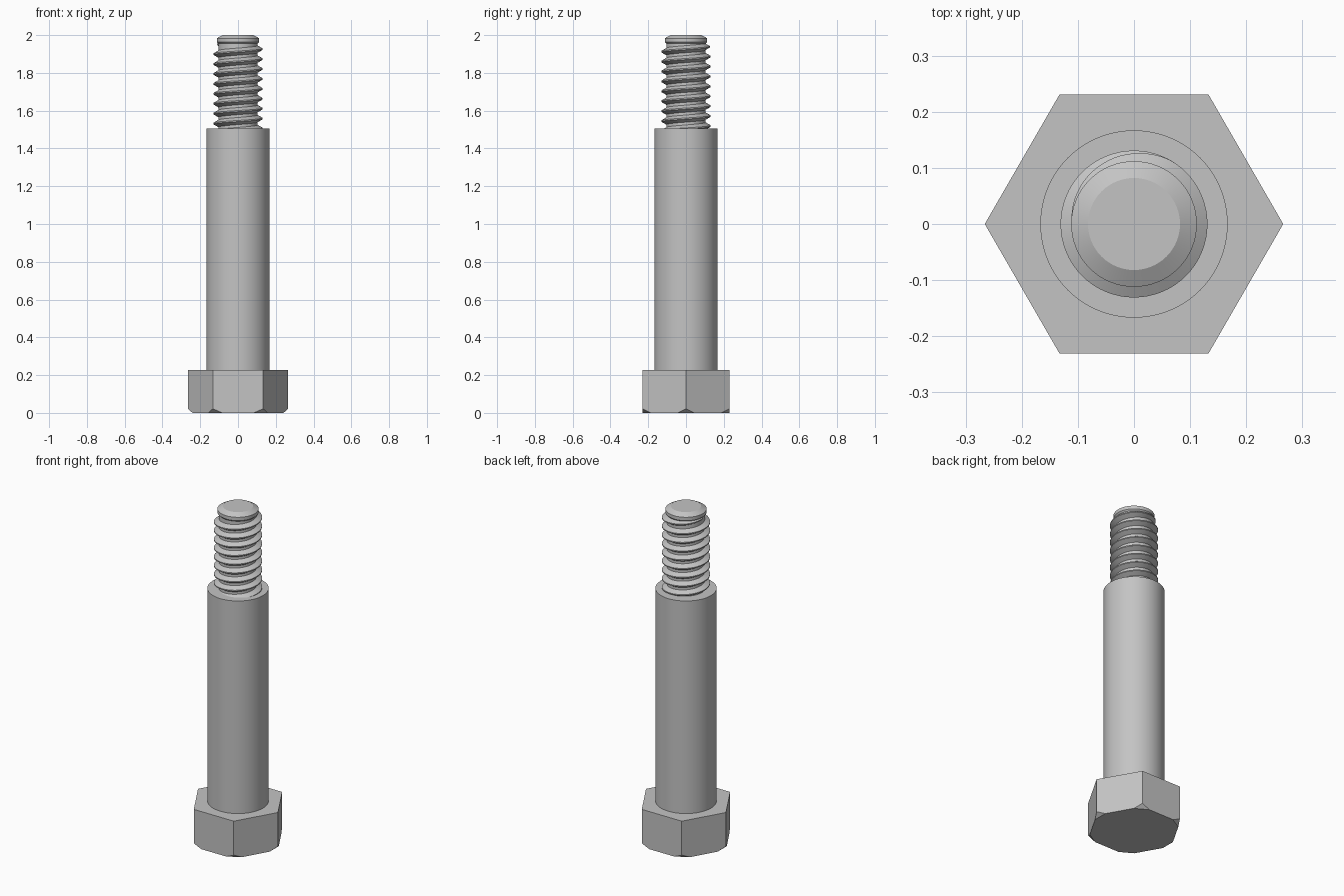
import bpy, bmesh
from math import cos, sin, tau, radians
from mathutils import Vector

if "Cube" in bpy.data.objects:
    bpy.data.objects.remove(bpy.data.objects["Cube"], do_unlink=True)

steel = bpy.data.materials.new("grey_steel")
steel.use_nodes = True
grey = (0.55, 0.55, 0.55, 1)
steel.diffuse_color = grey
steel.node_tree.nodes["Principled BSDF"].inputs["Base Color"].default_value = grey


def finish(name, bm, smooth=True):
    bmesh.ops.recalc_face_normals(bm, faces=bm.faces)
    mesh = bpy.data.meshes.new(name)
    bm.to_mesh(mesh)
    bm.free()
    mesh.materials.append(steel)
    obj = bpy.data.objects.new(name, mesh)
    bpy.context.collection.objects.link(obj)
    if smooth:
        bpy.ops.object.select_all(action='DESELECT')
        obj.select_set(True)
        bpy.context.view_layer.objects.active = obj
        bpy.ops.object.shade_smooth_by_angle(angle=radians(25))
    return obj


def lathe(name, profile, sides):
    """Capped solid of revolution from (radius, height) pairs."""
    bm = bmesh.new()
    rings = [[bm.verts.new((r * cos(tau * i / sides), r * sin(tau * i / sides), z))
              for i in range(sides)] for r, z in profile]
    for low, high in zip(rings, rings[1:]):
        for i in range(sides):
            j = (i + 1) % sides
            bm.faces.new((low[i], low[j], high[j], high[i]))
    bm.faces.new(rings[0][::-1])
    bm.faces.new(rings[-1])
    return finish(name, bm)


# Hexagonal head with its bottom corners cut off
HEX_R, HEAD_TOP = 0.266, 0.226
bm = bmesh.new()
bmesh.ops.create_cone(bm, cap_ends=True, segments=6, radius1=HEX_R, radius2=HEX_R, depth=HEAD_TOP)
# put one pair of corners on the x axis
angle = max(bm.verts, key=lambda v: v.co.x).co.copy()
turn = Vector((angle.x, angle.y)).angle_signed(Vector((1, 0)))
for v in bm.verts:
    a = -turn
    x, y = v.co.x, v.co.y
    v.co = (x * cos(a) - y * sin(a), x * sin(a) + y * cos(a), v.co.z + HEAD_TOP / 2)
for k in range(6):
    out = Vector((cos(tau * k / 6), sin(tau * k / 6), 0))
    cut = bmesh.ops.bisect_plane(bm, geom=bm.verts[:] + bm.edges[:] + bm.faces[:],
                                 plane_co=out * 0.241, plane_no=out * 0.022 - Vector((0, 0, 0.025)),
                                 clear_outer=True)
    edges = [e for e in cut["geom_cut"] if isinstance(e, bmesh.types.BMEdge)]
    bmesh.ops.holes_fill(bm, edges=edges)
finish("hex_head", bm, smooth=False)

# Plain shoulder, thread core and chamfered tip
SHOULDER_TOP = 1.505
lathe("shoulder", [(0.167, HEAD_TOP - 0.01), (0.167, SHOULDER_TOP)], 96)
lathe("thread_core", [(0.104, SHOULDER_TOP - 0.02), (0.104, 1.97)], 64)
lathe("chamfered_tip", [(0.104, 1.955), (0.112, 1.963), (0.112, 1.983), (0.082, 2.0)], 64)

# Right-handed helical ridge that fades out under the tip
PITCH, CREST, ROOT, STEPS = 0.0525, 0.131, 0.1025, 64
START, END = SHOULDER_TOP - 0.03, 1.952
count = int((END - START) / PITCH * STEPS)
bm = bmesh.new()
sections = []
for i in range(count + 1):
    back = (count - i) / STEPS
    a = tau * (0.5 - back)
    z = END - back * PITCH
    grow = min(1, 0.3 + 0.7 * back * 3)
    crest = ROOT + (CREST - ROOT) * grow
    half = PITCH * (0.06 + 0.315 * grow)
    shape = [(ROOT, -half), (crest, -PITCH * 0.06), (crest, PITCH * 0.06), (ROOT, half)]
    sections.append([bm.verts.new((r * cos(a), r * sin(a), z + dz)) for r, dz in shape])
for s, t in zip(sections, sections[1:]):
    for j in range(4):
        k = (j + 1) % 4
        bm.faces.new((s[j], t[j], t[k], s[k]))
bm.faces.new(sections[0])
bm.faces.new(sections[-1][::-1])
finish("screw_thread", bm)
